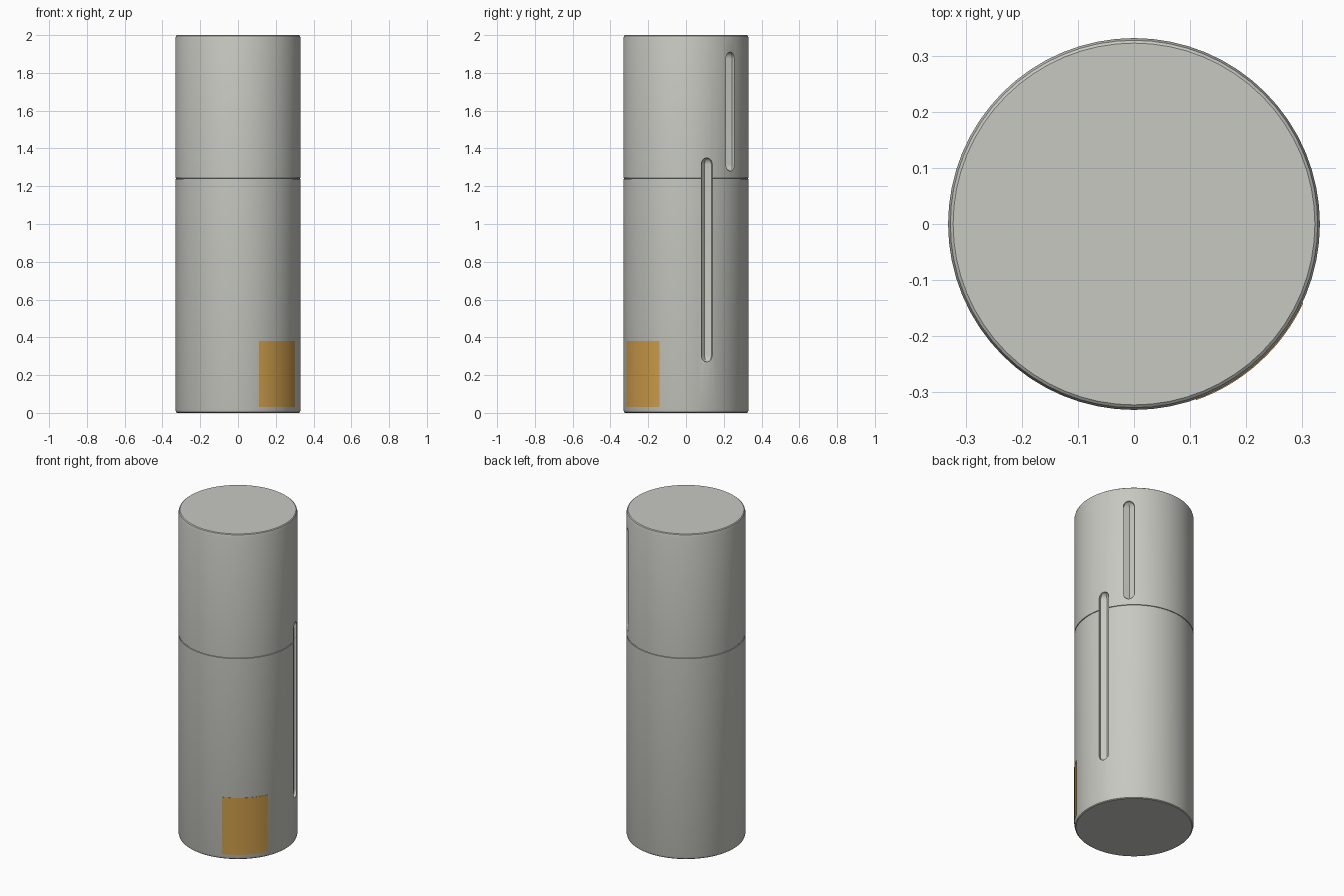
import bpy, bmesh
from math import sin, cos, radians, pi
from mathutils import Matrix

if "Cube" in bpy.data.objects:
    bpy.data.objects.remove(bpy.data.objects["Cube"])

R = 0.332
SIDES = 64


def material(name, rgb):
    mat = bpy.data.materials.new(name)
    mat.use_nodes = True
    mat.diffuse_color = (*rgb, 1)
    mat.node_tree.nodes["Principled BSDF"].inputs["Base Color"].default_value = (*rgb, 1)
    return mat


def make_object(name, bm, mat=None):
    bmesh.ops.recalc_face_normals(bm, faces=bm.faces)
    mesh = bpy.data.meshes.new(name)
    bm.to_mesh(mesh)
    bm.free()
    obj = bpy.data.objects.new(name, mesh)
    bpy.context.collection.objects.link(obj)
    if mat:
        mesh.materials.append(mat)
    return obj


def activate(obj):
    bpy.ops.object.select_all(action='DESELECT')
    obj.select_set(True)
    bpy.context.view_layer.objects.active = obj


def lathe(name, profile, mat):
    bm = bmesh.new()
    rings = [[bm.verts.new((r * cos(2 * pi * i / SIDES), r * sin(2 * pi * i / SIDES), z))
              for i in range(SIDES)] for r, z in profile]
    for low, high in zip(rings, rings[1:]):
        for i in range(SIDES):
            j = (i + 1) % SIDES
            bm.faces.new((low[i], low[j], high[j], high[i]))
    bm.faces.new(rings[0][::-1])
    bm.faces.new(rings[-1])
    return make_object(name, bm, mat)


def capsule(name, angle, z0, z1, radius, mat):
    """Upright six-sided capsule sunk halfway into the body at an angle."""
    bm = bmesh.new()
    bmesh.ops.create_uvsphere(bm, u_segments=6, v_segments=12, radius=radius)
    # Split the equator so that the middle becomes a long straight trough
    equator = [e for e in bm.edges if all(abs(v.co.z) < 1e-4 for v in e.verts)]
    bmesh.ops.bevel(bm, geom=equator, offset=radius * 0.05, segments=1, affect='EDGES')
    half = (z1 - z0) / 2 - radius
    for v in bm.verts:
        v.co.z += half if v.co.z > 0 else -half
    # Turn a vertex column to each side, leaving a flat floor
    turn = Matrix.Rotation(radians(angle + 90), 4, 'Z')
    a = radians(angle)
    place = Matrix.Translation((R * cos(a), R * sin(a), (z0 + z1) / 2))
    bmesh.ops.transform(bm, matrix=place @ turn, verts=bm.verts)
    return make_object(name, bm, mat)


grey = material("warm light grey", (0.58, 0.58, 0.54))
amber = material("amber", (0.62, 0.34, 0.07))

# Cylindrical cabinet with softened rims and a thin door seam
seam = 1.24
body = lathe("cabinet", [
    (R - 0.009, 0), (R - 0.004, 0.004), (R, 0.018),
    (R, seam - 0.003), (R - 0.004, seam - 0.002),
    (R - 0.004, seam + 0.002), (R, seam + 0.003),
    (R, 1.982), (R - 0.004, 1.996), (R - 0.009, 2)], grey)

# Recessed grips for the upper and lower doors
for name, angle, z0, z1 in (("upper_grip_cutter", 45, 1.28, 1.91),
                            ("lower_grip_cutter", 19.5, 0.27, 1.35)):
    cutter = capsule(name, angle, z0, z1, 0.036, grey)
    cutter.hide_render = True
    cut = body.modifiers.new(name, 'BOOLEAN')
    cut.operation = 'DIFFERENCE'
    cut.solver = 'EXACT'
    cut.object = cutter
    activate(body)
    bpy.ops.object.modifier_apply(modifier=cut.name)
    bpy.data.objects.remove(cutter)
activate(body)
bpy.ops.object.shade_smooth_by_angle(angle=radians(30))

# Curved label wrapped around the lower front corner
bm = bmesh.new()
steps = 16
columns = []
for i in range(steps + 1):
    a = radians(-70.5 + 45.5 * i / steps)
    columns.append([bm.verts.new((r * cos(a), r * sin(a), z))
                    for r, z in ((R - 0.002, 0.03), (R + 0.0015, 0.03),
                                 (R + 0.0015, 0.38), (R - 0.002, 0.38))])
for c, d in zip(columns, columns[1:]):
    for k in range(4):
        n = (k + 1) % 4
        bm.faces.new((c[k], c[n], d[n], d[k]))
bm.faces.new(columns[0])
bm.faces.new(columns[-1][::-1])
label = make_object("front_label", bm, amber)
activate(label)
bpy.ops.object.shade_smooth_by_angle(angle=radians(30))
